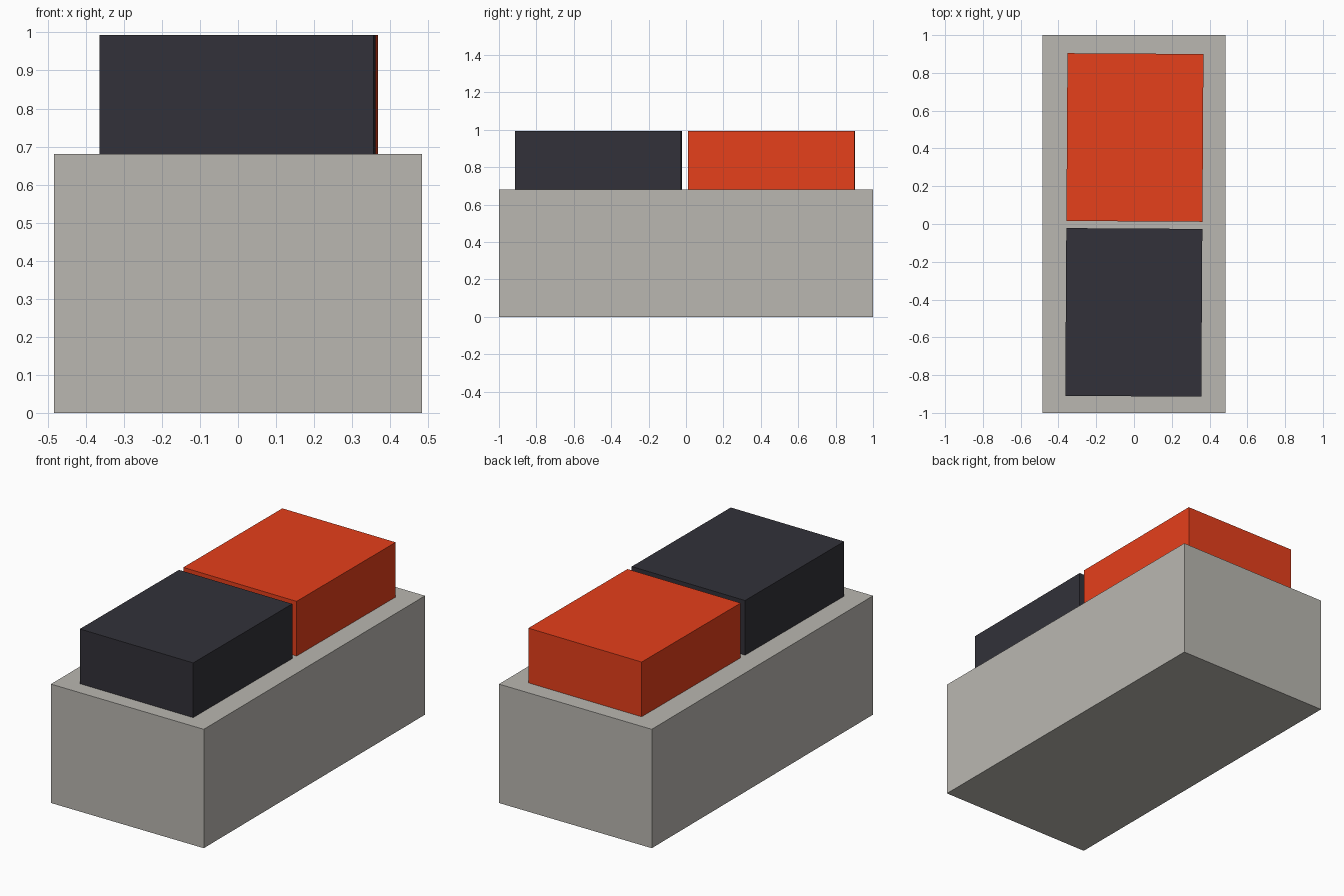
import bpy
import math

if "Cube" in bpy.data.objects:
    bpy.data.objects.remove(bpy.data.objects["Cube"])


def material(name, rgb):
    m = bpy.data.materials.new(name)
    m.diffuse_color = (*rgb, 1.0)
    m.use_nodes = True
    m.node_tree.nodes["Principled BSDF"].inputs["Base Color"].default_value = m.diffuse_color
    return m


def box(name, centre, size, mat, turn=0.0):
    """Flat-faced box; centre gives x, y and the height of its underside."""
    x, y, z = centre
    bpy.ops.mesh.primitive_cube_add(size=1, location=(x, y, z + size[2] / 2))
    ob = bpy.context.object
    ob.name = name
    ob.scale = size
    ob.rotation_euler.z = math.radians(turn)
    ob.data.materials.append(mat)
    return ob


stone = material("warm grey", (0.49, 0.475, 0.44))
red = material("orange red", (0.79, 0.05, 0.011))
dark = material("charcoal", (0.032, 0.031, 0.041))

BASE_H = 0.68
BLOCK = (0.72, 0.888, 0.313)
TURN = -0.35  # blocks sit very slightly clockwise

# Plinth
box("base", (0, 0, 0), (0.967, 2.0, BASE_H), stone)

# Two blocks end to end on the plinth
box("front_block", (-0.001, -0.468, BASE_H), BLOCK, dark, TURN)
box("back_block", (0.005, 0.458, BASE_H), BLOCK, red, TURN)
